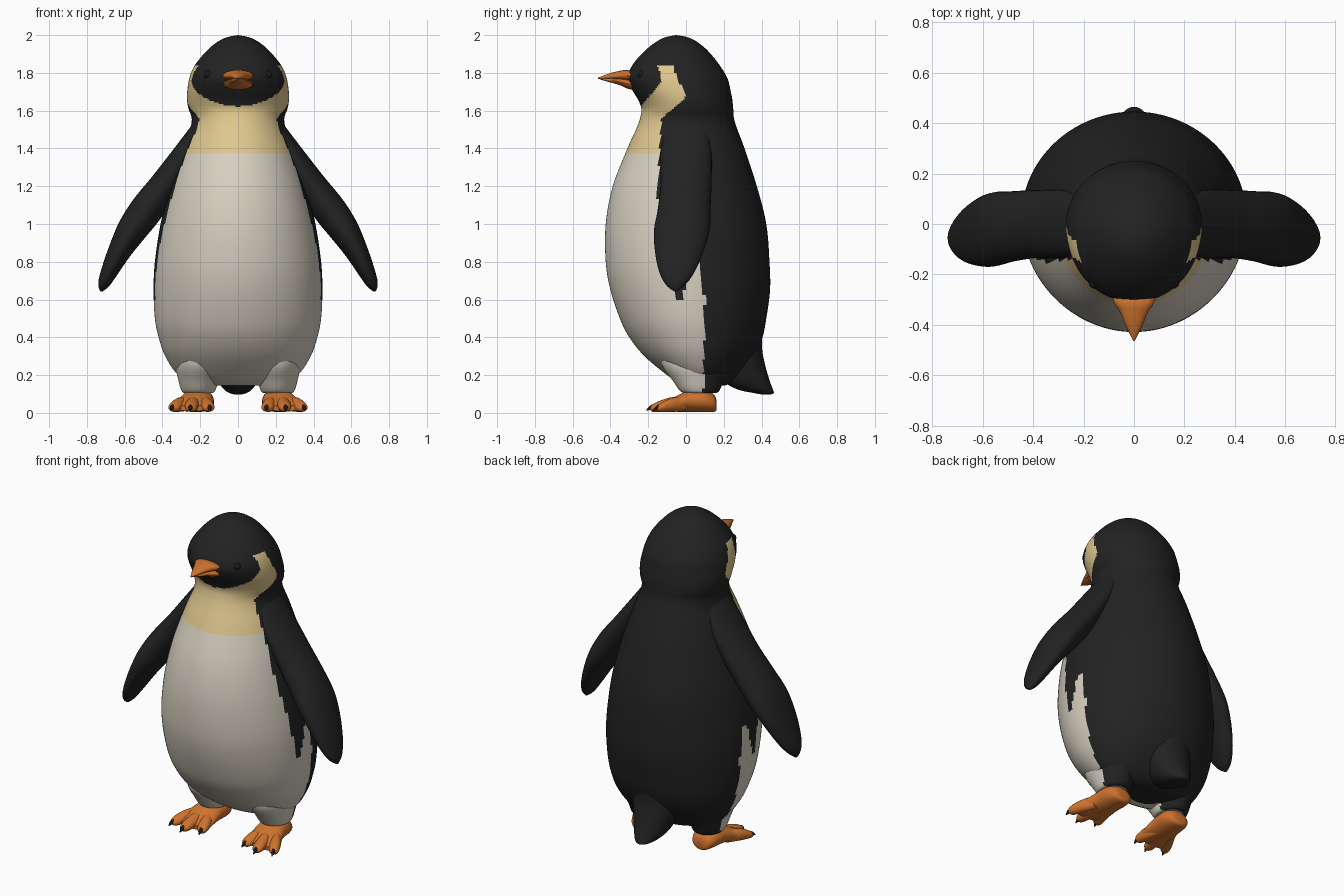
import bpy, bmesh, math
from mathutils import Vector as V

if "Cube" in bpy.data.objects:
    bpy.data.objects.remove(bpy.data.objects["Cube"])


def mat(name, rgb):
    m = bpy.data.materials.new(name)
    m.diffuse_color = (*rgb, 1)
    m.use_nodes = True
    m.node_tree.nodes["Principled BSDF"].inputs["Base Color"].default_value = m.diffuse_color
    return m


BLACK = mat("black feathers", (0.016, 0.016, 0.016))
WHITE = mat("cream belly", (0.68, 0.63, 0.53))
YELLOW = mat("pale yellow patch", (0.74, 0.57, 0.27))
ORANGE = mat("orange skin", (0.62, 0.17, 0.027))
CLAW = mat("dark claw", (0.01, 0.01, 0.01))


def spline(rows, sub):
    """Catmull-Rom through rows of numbers."""
    out = []
    n = len(rows)
    for i in range(n - 1):
        p = [rows[max(0, min(n - 1, i + k))] for k in (-1, 0, 1, 2)]
        for s in range(sub):
            t = s / sub
            out.append([b + 0.5 * t * (c - a + t * (2 * a - 5 * b + 4 * c - d + t * (3 * (b - c) + d - a)))
                        for a, b, c, d in zip(*p)])
    out.append(list(rows[-1]))
    return out


def loft(name, rings, mats, segs=32, rule=None, mirror=False, angle=50):
    """Skin elliptical rings given as (centre, u, v)."""
    bm = bmesh.new()
    loops = []
    for c, u, v in rings:
        loops.append([bm.verts.new(c + u * math.cos(2 * math.pi * k / segs) + v * math.sin(2 * math.pi * k / segs))
                      for k in range(segs)])
    for a, b in zip(loops, loops[1:]):
        for k in range(segs):
            j = (k + 1) % segs
            bm.faces.new((a[k], a[j], b[j], b[k]))
    bm.faces.new(loops[0])
    bm.faces.new(loops[-1])
    bmesh.ops.recalc_face_normals(bm, faces=bm.faces)
    if rule:
        for f in bm.faces:
            f.material_index = rule(f.calc_center_median())
    me = bpy.data.meshes.new(name)
    bm.to_mesh(me)
    bm.free()
    for m in mats:
        me.materials.append(m)
    ob = bpy.data.objects.new(name, me)
    bpy.context.collection.objects.link(ob)
    bpy.ops.object.select_all(action='DESELECT')
    ob.select_set(True)
    bpy.context.view_layer.objects.active = ob
    bpy.ops.object.shade_smooth_by_angle(angle=math.radians(angle))
    if mirror:
        ob.modifiers.new("Mirror", 'MIRROR').use_mirror_merge = False
    return ob


def upright(rows, sub, x=0):
    """Rows (z, half width, front y, back y) -> horizontal rings."""
    return [(V((x, (f + b) / 2, z)), V((max(w, .001), 0, 0)), V((0, (b - f) / 2, 0)))
            for z, w, f, b in spline(rows, sub)]


def forward(rows, sub):
    """Rows (y, centre x, half width, bottom z, top z) -> rings facing y."""
    return [(V((x, y, (lo + hi) / 2)), V((w, 0, 0)), V((0, 0, (hi - lo) / 2)))
            for y, x, w, lo, hi in spline(rows, sub)]


# colour regions, seen from the side (y, z)
YELLOW_ZONE = [(-.15, 1.84), (-.07, 1.84), (-.04, 1.76), (0, 1.69), (-.01, 1.66), (-.07, 1.61), (-.13, 1.56),
               (-.14, 1.385), (-.6, 1.385), (-.6, 1.61), (-.24, 1.62), (-.21, 1.66), (-.15, 1.72), (-.13, 1.77)]
WHITE_ZONE = [(-.14, 1.385), (-.15, 1.1), (-.11, .9), (-.06, .62), (-.03, .6), (0, .66), (.02, .77), (.05, .81),
              (.08, .76), (.1, .6), (.09, 0), (-.6, 0), (-.6, 1.385)]


def inside(y, z, poly):
    hit = False
    for (y1, z1), (y2, z2) in zip(poly, poly[1:] + poly[:1]):
        if (z1 > z) != (z2 > z) and y < y1 + (z - z1) * (y2 - y1) / (z2 - z1):
            hit = not hit
    return hit


def plumage(p):
    if inside(p.y, p.z, YELLOW_ZONE):
        return 2
    return 1 if inside(p.y, p.z, WHITE_ZONE) else 0


FEATHERS = [BLACK, WHITE, YELLOW]

# body and head in one lathe-like skin
body = [(.145, .10, .02, .17), (.15, .20, -.02, .22), (.20, .315, -.10, .28), (.30, .385, -.22, .36),
        (.40, .42, -.30, .405), (.50, .44, -.35, .425), (.65, .447, -.40, .445), (.80, .44, -.425, .442),
        (1.0, .41, -.425, .425), (1.2, .36, -.388, .375), (1.4, .295, -.31, .31), (1.5, .255, -.265, .272),
        (1.56, .245, -.243, .254), (1.61, .262, -.236, .25), (1.66, .27, -.255, .245), (1.71, .268, -.285, .235),
        (1.77, .258, -.31, .22), (1.83, .235, -.29, .185), (1.89, .19, -.245, .14), (1.945, .135, -.185, .085),
        (1.985, .07, -.12, .02), (2.0, 0, -.055, -.05)]
loft("body", upright(body, 6), FEATHERS, 128, plumage)

# thighs
thigh = [(.105, .07, 0, .15), (.115, .088, -.03, .175), (.17, .105, -.07, .2), (.26, .12, -.13, .24), (.38, .10, -.14, .24)]
loft("thigh", upright(thigh, 6, .21), FEATHERS, 48, plumage, True)

# tail
tail = [(.098, .02, .40, .45), (.105, .045, .36, .465), (.125, .075, .27, .46), (.17, .105, .20, .443),
        (.25, .13, .18, .42), (.34, .14, .18, .403), (.46, .12, .18, .405)]
loft("tail", upright(tail, 4), [BLACK], 32)

# wings: rows of centre x, y, z, half chord, half thickness
wing = [(.19, 0, 1.53, .11, .04), (.28, 0, 1.37, .135, .065), (.385, 0, 1.21, .135, .08),
        (.485, -.01, 1.075, .14, .088), (.56, -.022, .97, .147, .08), (.625, -.035, .86, .13, .062),
        (.68, -.048, .75, .095, .045), (.712, -.055, .68, .052, .03), (.725, -.055, .643, .008, .006)]
pts = spline(wing, 5)
rings = []
for i, (x, y, z, c, t) in enumerate(pts):
    a, b = pts[max(0, i - 1)], pts[min(len(pts) - 1, i + 1)]
    n = V((a[2] - b[2], 0, b[0] - a[0])).normalized()
    rings.append((V((x, y, z)), V((0, c, 0)), n * t))
loft("wing", rings, [BLACK], 32, mirror=True)

# beak: upper and lower halves
loft("upper_beak", forward([(-.26, 0, .085, 1.755, 1.80), (-.31, 0, .08, 1.757, 1.815), (-.35, 0, .056, 1.762, 1.811),
                            (-.41, 0, .03, 1.765, 1.796), (-.465, 0, .003, 1.768, 1.775)], 4), [ORANGE], 16)
loft("lower_beak", forward([(-.26, 0, .08, 1.705, 1.77), (-.31, 0, .073, 1.717, 1.77), (-.35, 0, .05, 1.735, 1.772),
                            (-.41, 0, .026, 1.752, 1.774), (-.455, 0, .003, 1.765, 1.772)], 4), [ORANGE], 16)

# eyes, slightly raised from the head
eye = [(1.765, .003, -.233, -.227), (1.772, .017, -.25, -.21), (1.79, .026, -.257, -.203),
       (1.808, .017, -.25, -.21), (1.815, .003, -.233, -.227)]
loft("eye", upright(eye, 3, .155), [CLAW], 16, mirror=True)

# feet: ankle and web
foot = [(.162, .21, .03, .015, .06), (.15, .21, .06, .006, .095), (.10, .212, .083, .004, .125), (.03, .217, .088, .004, .125),
        (-.04, .227, .10, .006, .095), (-.09, .237, .108, .006, .065), (-.125, .242, .10, .01, .04)]
loft("foot", forward(foot, 4), [ORANGE], 28, mirror=True)

# three toes with claws on each foot
for name, x0, x1, y1 in (("inner", .185, .155, -.145), ("middle", .23, .25, -.18), ("outer", .275, .34, -.145)):
    dx, dy = (x1 - x0) / 1.0, y1 - .0
    toe = [(0, x0, .03, .01, .09), (y1 * .5, x0 + dx * .55, .036, .006, .08), (y1 * .85, x0 + dx * .9, .034, .005, .058),
           (y1, x1, .024, .007, .043), (y1 - .012, x1 + .003, .006, .018, .03)]
    loft(name + "_toe", forward(toe, 4), [ORANGE], 16, mirror=True)
    s = dx / abs(dy) * .035
    claw = [(y1 + .015, x1, .015, .022, .048), (y1 - .01, x1 + s * .6, .012, .016, .04), (y1 - .03, x1 + s, .002, .01, .016)]
    loft(name + "_claw", forward(claw, 3), [CLAW], 10, mirror=True)
